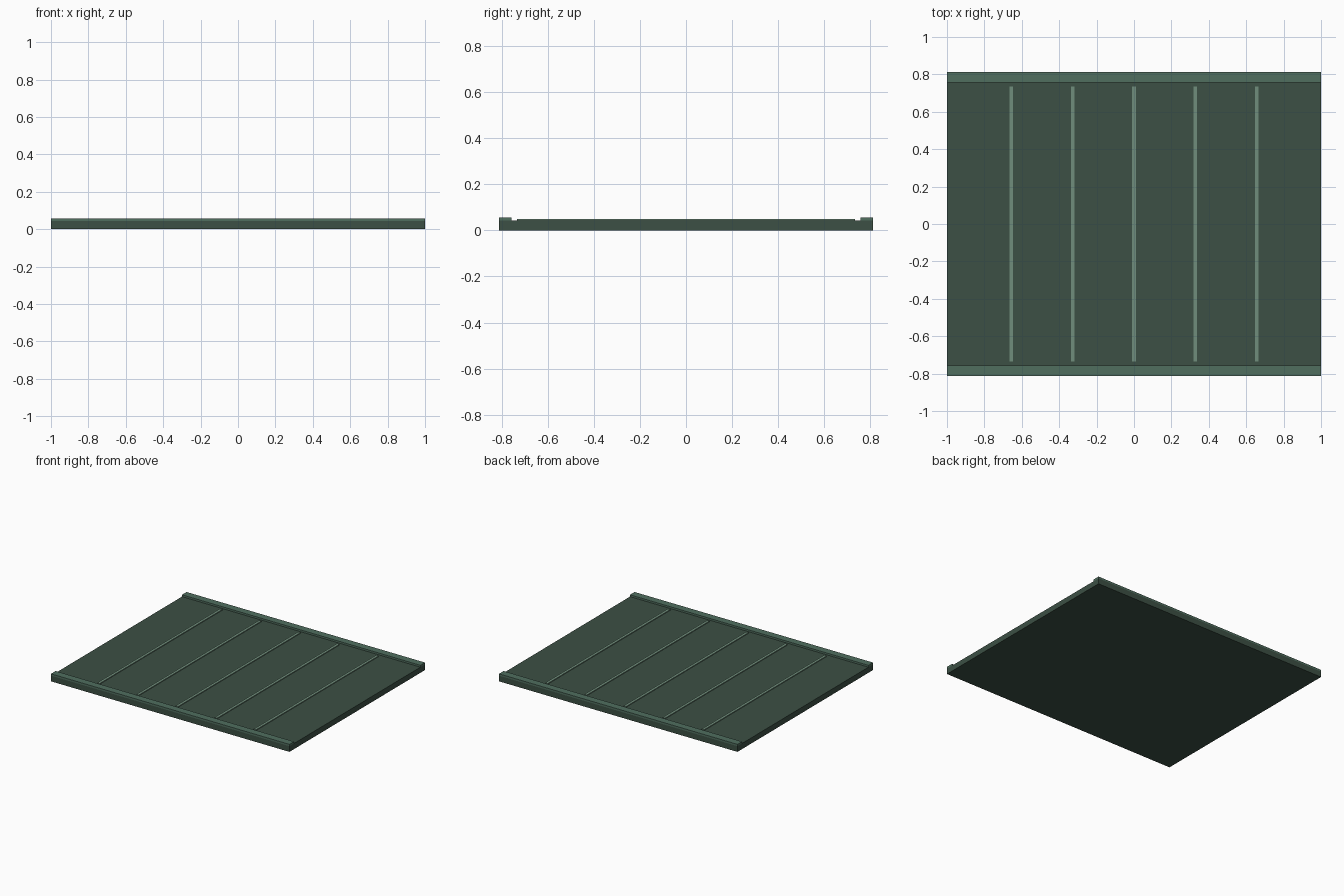
import bpy

if "Cube" in bpy.data.objects:
    bpy.data.objects.remove(bpy.data.objects["Cube"])


def material(name, rgb):
    m = bpy.data.materials.new(name)
    m.diffuse_color = (*rgb, 1)
    m.use_nodes = True
    m.node_tree.nodes["Principled BSDF"].inputs["Base Color"].default_value = m.diffuse_color
    return m


def box(name, center_x, center_y, z0, z1, size_x, size_y, mat):
    bpy.ops.mesh.primitive_cube_add(size=1, location=(center_x, center_y, (z0 + z1) / 2))
    ob = bpy.context.object
    ob.name = name
    ob.scale = (size_x, size_y, z1 - z0)
    bpy.ops.object.transform_apply(location=False, rotation=False, scale=True)
    ob.data.materials.append(mat)
    return ob


dark = material("dark_green", (0.045, 0.08, 0.058))
mid = material("mid_green", (0.08, 0.156, 0.114))
light = material("light_green", (0.16, 0.27, 0.2))

HALF_Y, RAIL_W = 0.812, 0.055
BASE_TOP, RIB_TOP, RAIL_TOP = 0.043, 0.049, 0.057

# Flat base slab
box("base_panel", 0, 0, 0, BASE_TOP, 2, 2 * HALF_Y, dark)

# Raised rails along the front and back edges
for label, side in (("front", -1), ("back", 1)):
    box(label + "_rail", 0, side * (HALF_Y - RAIL_W / 2), BASE_TOP, RAIL_TOP, 2, RAIL_W, mid)

# Evenly spaced thin ribs between the rails
for i in range(5):
    box(f"rib_{i + 1}", (i - 2) * 0.328, 0, BASE_TOP, RIB_TOP, 0.02, 1.468, light)
